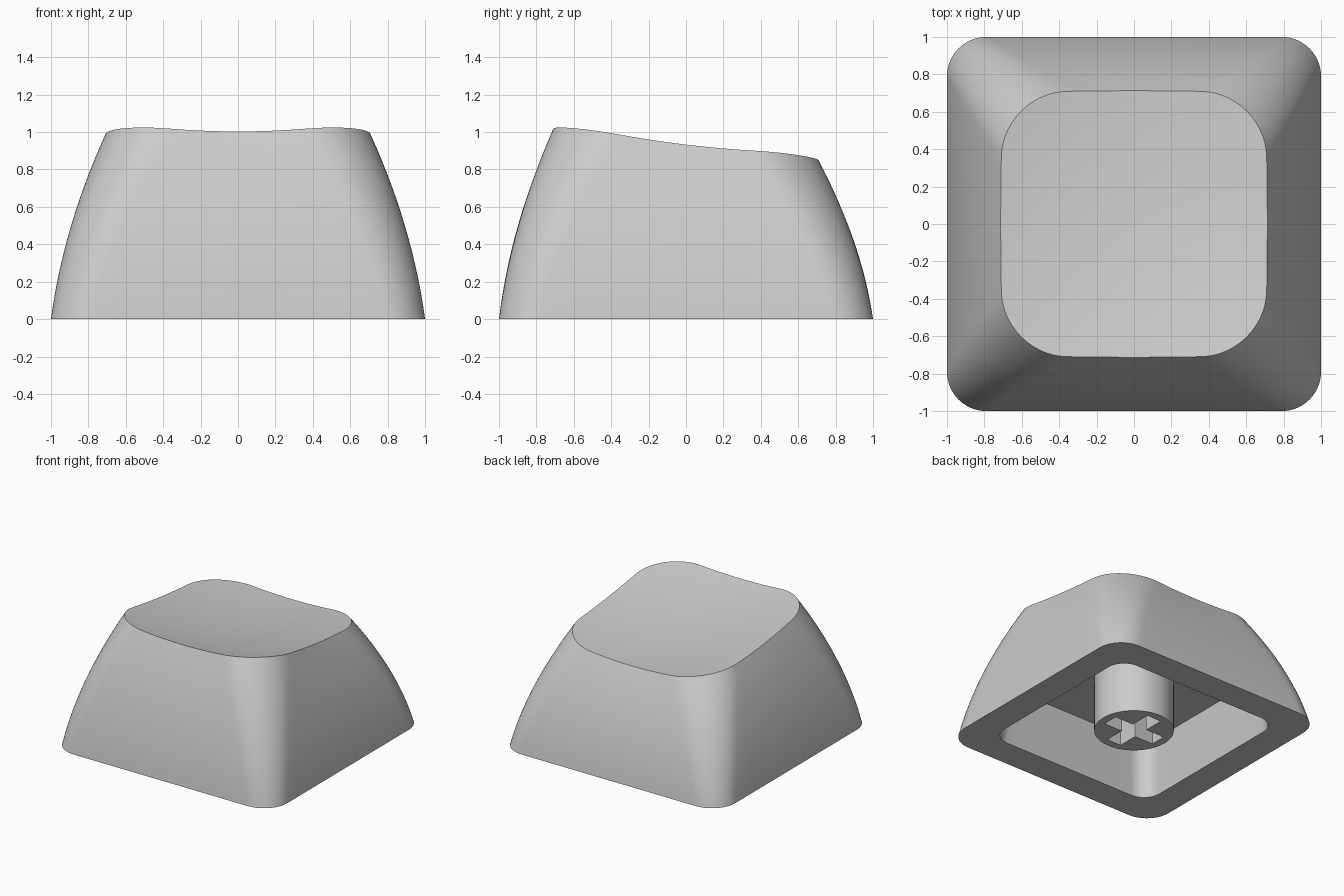
import bpy, bmesh, math

cube = bpy.data.objects.get("Cube")
if cube:
    bpy.data.objects.remove(cube, do_unlink=True)

mat = bpy.data.materials.new("light grey plastic")
mat.use_nodes = True
GREY = (0.6, 0.6, 0.6, 1)
mat.diffuse_color = GREY
mat.node_tree.nodes["Principled BSDF"].inputs["Base Color"].default_value = GREY

ARC, SIDE = 14, 10          # segments per corner and per straight side
CEILING = 0.45              # height of the hollow under the cap


def section(h, r, bow=0.0):
    """Rounded square with half width h, corner radius r and bowed sides."""
    pts = []
    for k in range(4):
        c, s = round(math.cos(k * math.pi / 2)), round(math.sin(k * math.pi / 2))
        arc = [(h - r + r * math.cos(a), h - r + r * math.sin(a))
               for a in (math.pi / 2 * i / ARC for i in range(ARC + 1))]
        side = [((h - r) * (1 - 2 * j / SIDE), h) for j in range(1, SIDE)]
        pts += [(x * c - y * s, x * s + y * c) for x, y in arc + side]
    return [(x * (1 + bow * (1 - (y / h) ** 2)), y * (1 + bow * (1 - (x / h) ** 2)))
            for x, y in pts]


def dish(x, y):
    """Scooped top, tilted down toward the back."""
    return 0.872 - 0.12 * y + 0.12 * x * x + 0.09 * y * y


def finish(obj):
    obj.data.materials.clear()
    obj.data.materials.append(mat)
    bpy.ops.object.select_all(action='DESELECT')
    obj.select_set(True)
    bpy.context.view_layer.objects.active = obj
    bpy.ops.object.shade_smooth_by_angle(angle=math.radians(30))


# Cap shell: one strip of rings from ceiling, down the inside, up the outside, over the top
rings = []
for t in (1, 0.5, 0):                                   # inner walls
    rings.append([(x, y, CEILING * t) for x, y in section(0.76 - 0.05 * t, 0.15)])
rim = section(0.70, 0.34, 0.018)
STEPS = 16
for i in range(STEPS + 1):                              # bulging outer walls
    t = i / STEPS
    ring = section(1 - 0.14 * t - 0.16 * t * t, 0.21 + 0.13 * t, 0.018 * t)
    rings.append([(x, y, t * dish(*p)) for (x, y), p in zip(ring, rim)])
for i in range(9, 0, -1):                               # dished top
    f = i / 10
    rings.append([(x * f, y * f, dish(x * f, y * f)) for x, y in rim])

bm = bmesh.new()
loops = [[bm.verts.new(p) for p in ring] for ring in rings]
n = len(rim)
for a, b in zip(loops, loops[1:]):
    for i in range(n):
        j = (i + 1) % n
        bm.faces.new((a[i], a[j], b[j], b[i]))
bm.faces.new(loops[0])                                  # flat ceiling
centre = bm.verts.new((0, 0, dish(0, 0)))
for i in range(n):
    bm.faces.new((loops[-1][i], loops[-1][(i + 1) % n], centre))
bmesh.ops.recalc_face_normals(bm, faces=bm.faces)
mesh = bpy.data.meshes.new("cap_shell")
bm.to_mesh(mesh)
bm.free()
shell = bpy.data.objects.new("cap_shell", mesh)
bpy.context.collection.objects.link(shell)
finish(shell)

# Stem: filled circle with a cross-shaped socket, extruded up to the ceiling
L, W = 0.235, 0.065
circle = [(0.3 * math.cos(a), 0.3 * math.sin(a))
          for a in (math.tau * i / 64 for i in range(64))]
cross = []
for k in range(4):
    c, s = round(math.cos(k * math.pi / 2)), round(math.sin(k * math.pi / 2))
    cross += [(x * c - y * s, x * s + y * c) for x, y in ((L, -W), (L, W), (W, W))]
curve = bpy.data.curves.new("stem", 'CURVE')
curve.dimensions = '2D'
curve.fill_mode = 'BOTH'
curve.extrude = (CEILING + 0.004) / 2
for outline in (circle, cross):
    spline = curve.splines.new('POLY')
    spline.points.add(len(outline) - 1)
    for point, (x, y) in zip(spline.points, outline):
        point.co = (x, y, 0, 1)
    spline.use_cyclic_u = True
stem = bpy.data.objects.new("stem", curve)
stem.location.z = curve.extrude
bpy.context.collection.objects.link(stem)
bpy.ops.object.select_all(action='DESELECT')
stem.select_set(True)
bpy.context.view_layer.objects.active = stem
bpy.ops.object.convert(target='MESH')
stem = bpy.context.view_layer.objects.active
bm = bmesh.new()
bm.from_mesh(stem.data)
bmesh.ops.remove_doubles(bm, verts=bm.verts, dist=0.0001)
bmesh.ops.recalc_face_normals(bm, faces=bm.faces)
bm.to_mesh(stem.data)
bm.free()
finish(stem)
